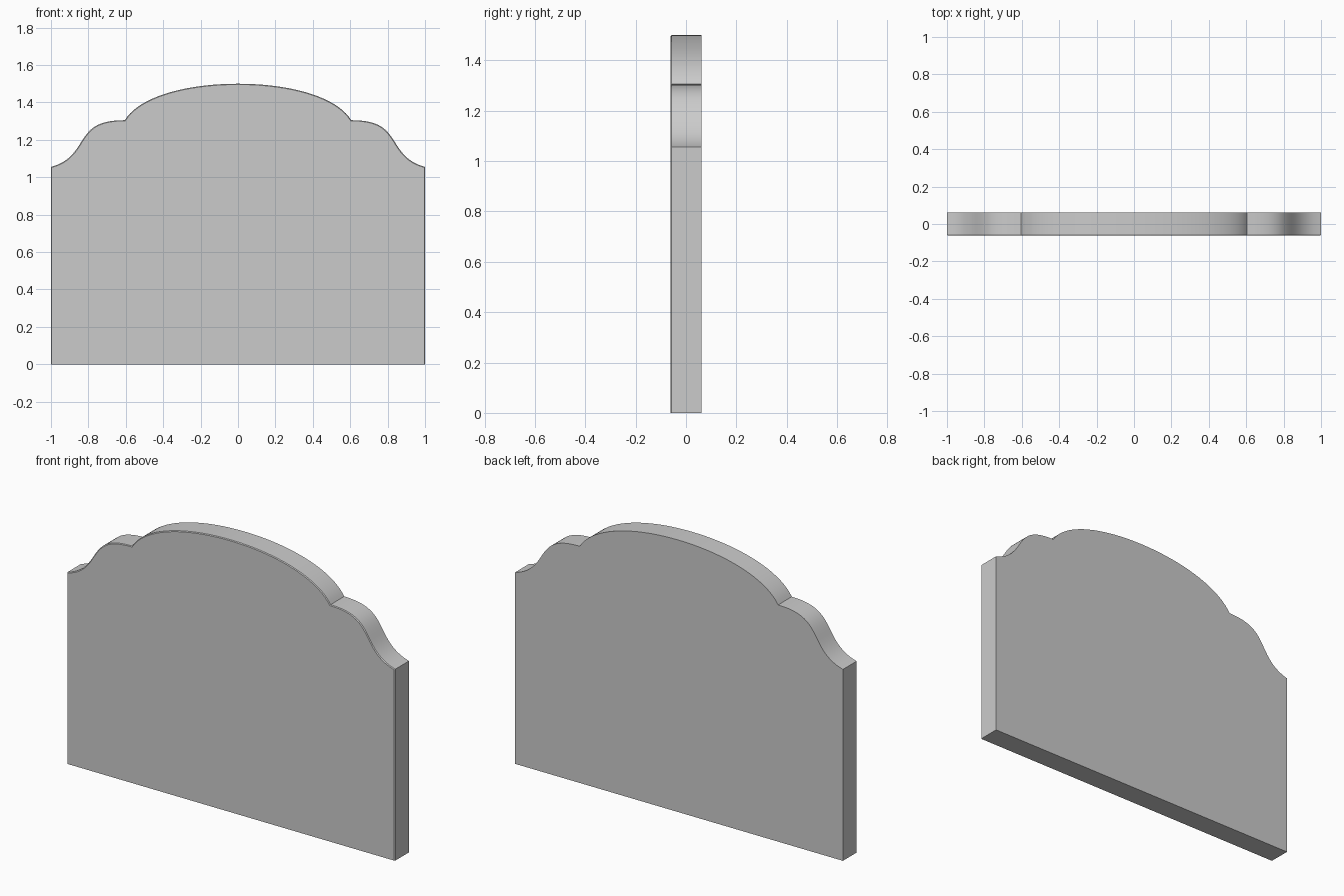
import bpy, bmesh
from mathutils import Vector
from mathutils.geometry import interpolate_bezier

if "Cube" in bpy.data.objects:
    bpy.data.objects.remove(bpy.data.objects["Cube"])

HALF_T = 0.0615
EASE = 0.004  # slightly eased front edge


def bez(a, b, c, d, n):
    pts = [Vector((p[0], 0, p[1])) for p in (a, b, c, d)]
    return [(p.x, p.z) for p in interpolate_bezier(*pts, n)]


# Right half outline: crown arch, then S-curved shoulder, then straight side
half = bez((0, 1.5), (0.28, 1.5), (0.53, 1.43), (0.605, 1.305), 20)
half += bez((0.605, 1.305), (0.77, 1.305), (0.80, 1.25), (0.85, 1.17), 14)[1:]
half += bez((0.85, 1.17), (0.90, 1.09), (0.95, 1.07), (1, 1.055), 12)[1:]
half.append((1, 0))
outline = half + [(-x, z) for x, z in reversed(half[1:])]

# Rings from front to back, bridged with side walls and capped
bm = bmesh.new()
rings = []
for y, sx, sz in ((-HALF_T, 1 - EASE, 1 - EASE * 0.7),
                  (-HALF_T + EASE, 1, 1), (HALF_T, 1, 1)):
    rings.append([bm.verts.new((x * sx, y, z * sz)) for x, z in outline])
n = len(outline)
for a, b in zip(rings, rings[1:]):
    for i in range(n):
        j = (i + 1) % n
        bm.faces.new((a[i], a[j], b[j], b[i]))
bm.faces.new(rings[0])
bm.faces.new(rings[-1])
bmesh.ops.recalc_face_normals(bm, faces=bm.faces)

mesh = bpy.data.meshes.new("headboard_panel")
bm.to_mesh(mesh)
bm.free()
panel = bpy.data.objects.new("headboard_panel", mesh)
bpy.context.collection.objects.link(panel)

# Smooth curves, crisp corners
bpy.context.view_layer.objects.active = panel
panel.select_set(True)
bpy.ops.object.shade_smooth_by_angle(angle=0.5)
